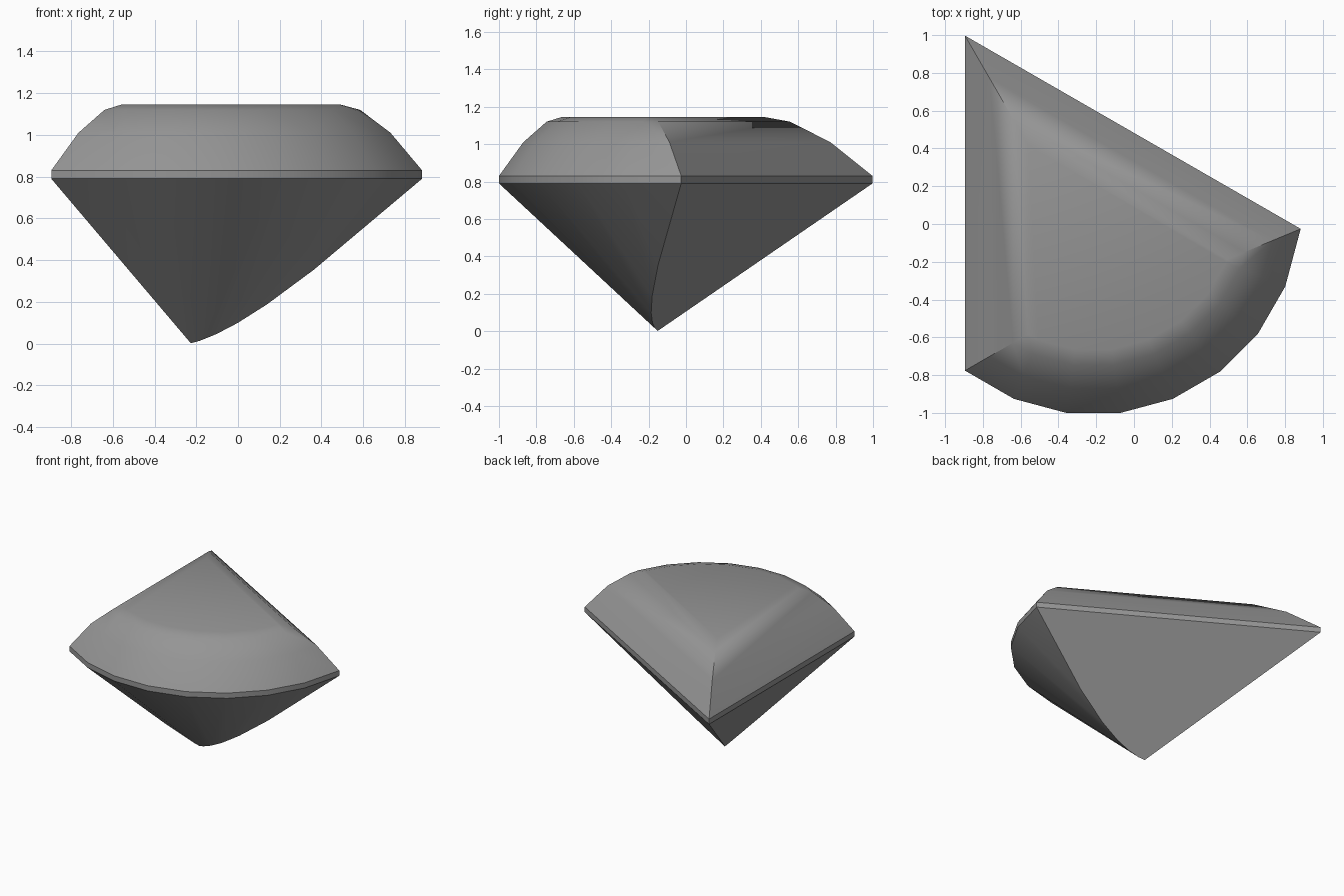
import bpy
import bmesh
from math import cos, sin, radians
from mathutils import Vector

cube = bpy.data.objects.get("Cube")
if cube:
    bpy.data.objects.remove(cube, do_unlink=True)

# Stone material
stone = bpy.data.materials.new("stone grey")
stone.use_nodes = True
colour = (0.3, 0.3, 0.3, 1)
stone.diffuse_color = colour
stone.node_tree.nodes["Principled BSDF"].inputs["Base Color"].default_value = colour

GIRDLE_LOW, GIRDLE_HIGH, TOP = 0.79, 0.83, 1.145
# Crown steps as (inset from the girdle, height)
CROWN = [(0, GIRDLE_HIGH), (0.13, 1.01), (0.255, 1.12), (0.335, TOP)]


def cut(bm, point, normal):
    """Trim away everything on the normal's side and cap the opening."""
    geom = bm.verts[:] + bm.edges[:] + bm.faces[:]
    result = bmesh.ops.bisect_plane(bm, geom=geom, plane_co=point, plane_no=normal,
                                    dist=1e-5, clear_outer=True)
    rim = [e for e in result["geom_cut"] if isinstance(e, bmesh.types.BMEdge)]
    rim = [e for e in rim if e.is_valid and e.is_boundary]
    if len(rim) > 2:
        bmesh.ops.edgeloop_fill(bm, edges=rim)


def cut_side(bm, centre, angle, reach, keel):
    """Cut the girdle, crown and pavilion facets that face one direction."""
    out = Vector((cos(radians(angle)), sin(radians(angle)), 0))
    centre = Vector((centre[0], centre[1], 0))
    profile = [(keel, 0), (0, GIRDLE_LOW)] + CROWN
    for (d0, z0), (d1, z1) in zip(profile, profile[1:]):
        point = centre + out * (reach - d0) + Vector((0, 0, z0))
        normal = out * (z1 - z0) + Vector((0, 0, d1 - d0))
        cut(bm, point, normal.normalized())


# Gem, cut from a block
bm = bmesh.new()
bmesh.ops.create_cube(bm, size=4)
bmesh.ops.translate(bm, verts=bm.verts, vec=(0, 0, TOP - 2))

# Two straight sides: left flank and diagonal back
cut_side(bm, (0, 0), 180, 0.895, 0.67)
cut_side(bm, (0, 0), 60.08, 0.418, 0.663)

# Rounded front, eight facets of a 24-sided ring
for step in range(8):
    cut_side(bm, (-0.215, 0.09), -120 + 15 * step, 1.09, 0.85)

bmesh.ops.remove_doubles(bm, verts=bm.verts, dist=0.002)
bmesh.ops.recalc_face_normals(bm, faces=bm.faces)
mesh = bpy.data.meshes.new("gem")
bm.to_mesh(mesh)
bm.free()
mesh.materials.append(stone)

gem = bpy.data.objects.new("gem", mesh)
bpy.context.collection.objects.link(gem)
bpy.context.view_layer.objects.active = gem
gem.select_set(True)
bpy.ops.object.shade_smooth_by_angle(angle=radians(30))
